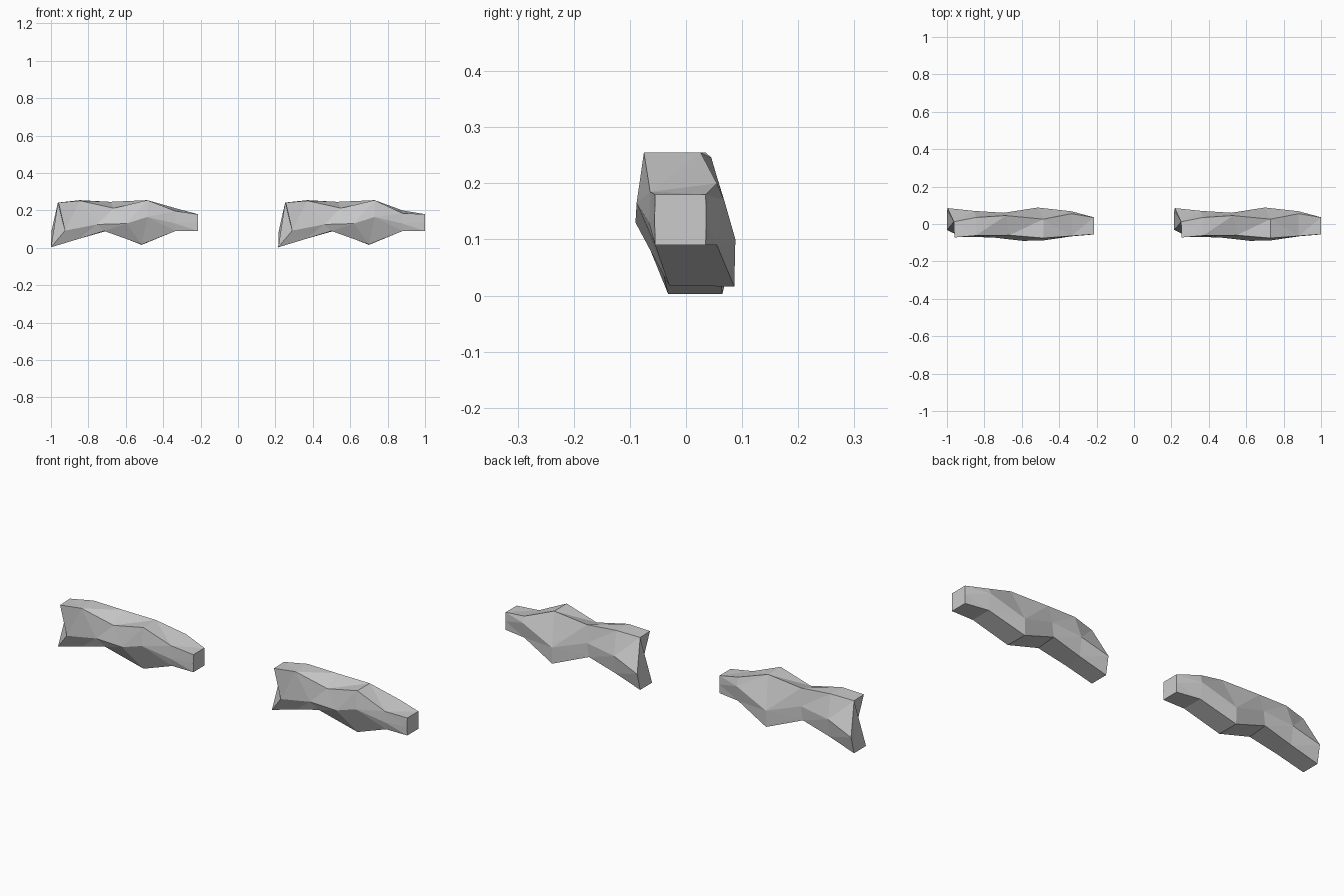
import bpy, bmesh

# Cross-sections along the rock; each ring runs:
# top front, top back, mid back, bottom back, bottom front, mid front
RINGS = [
    [(.255, -.072, .242), (.252, .012, .242), (.218, .085, .09), (.215, .065, .003), (.215, -.032, .003), (.29, -.068, .092)],
    [(.37, -.062, .252), (.37, .035, .255), (.36, .07, .14), (.36, .058, .047), (.36, -.042, .047), (.46, -.072, .125)],
    [(.55, -.06, .212), (.53, .045, .246), (.52, .06, .16), (.51, .058, .09), (.50, -.06, .09), (.62, -.09, .13)],
    [(.73, -.075, .255), (.73, .026, .255), (.70, .088, .10), (.70, .086, .016), (.70, -.03, .018), (.73, -.088, .165)],
    [(.88, -.064, .185), (.88, .055, .20), (.88, .068, .17), (.88, .055, .09), (.88, -.055, .09), (.88, -.066, .13)],
    [(1.0, -.055, .18), (1.0, .035, .18), (1.0, .036, .135), (1.0, .035, .09), (1.0, -.055, .09), (1.0, -.056, .135)],
]


def rock(name, offset, tip_rise):
    """Loft the rings into a closed, faceted rock."""
    bm = bmesh.new()
    loops = []
    for i, ring in enumerate(RINGS):
        rise = tip_rise if i == 4 else 0
        loops.append([bm.verts.new((x + offset, y, z + (rise if j < 2 else 0)))
                      for j, (x, y, z) in enumerate(ring)])
    for a, b in zip(loops, loops[1:]):
        for j in range(6):
            k = (j + 1) % 6
            bm.faces.new((a[j], a[k], b[k], b[j]))
    bm.faces.new(loops[0])
    bm.faces.new(loops[-1])
    bmesh.ops.triangulate(bm, faces=bm.faces[:])
    bmesh.ops.recalc_face_normals(bm, faces=bm.faces[:])
    mesh = bpy.data.meshes.new(name)
    bm.to_mesh(mesh)
    bm.free()
    obj = bpy.data.objects.new(name, mesh)
    bpy.context.collection.objects.link(obj)
    return obj


# Two near-identical long rocks side by side
rock("right_rock", 0, 0)
rock("left_rock", -1.215, .012)
